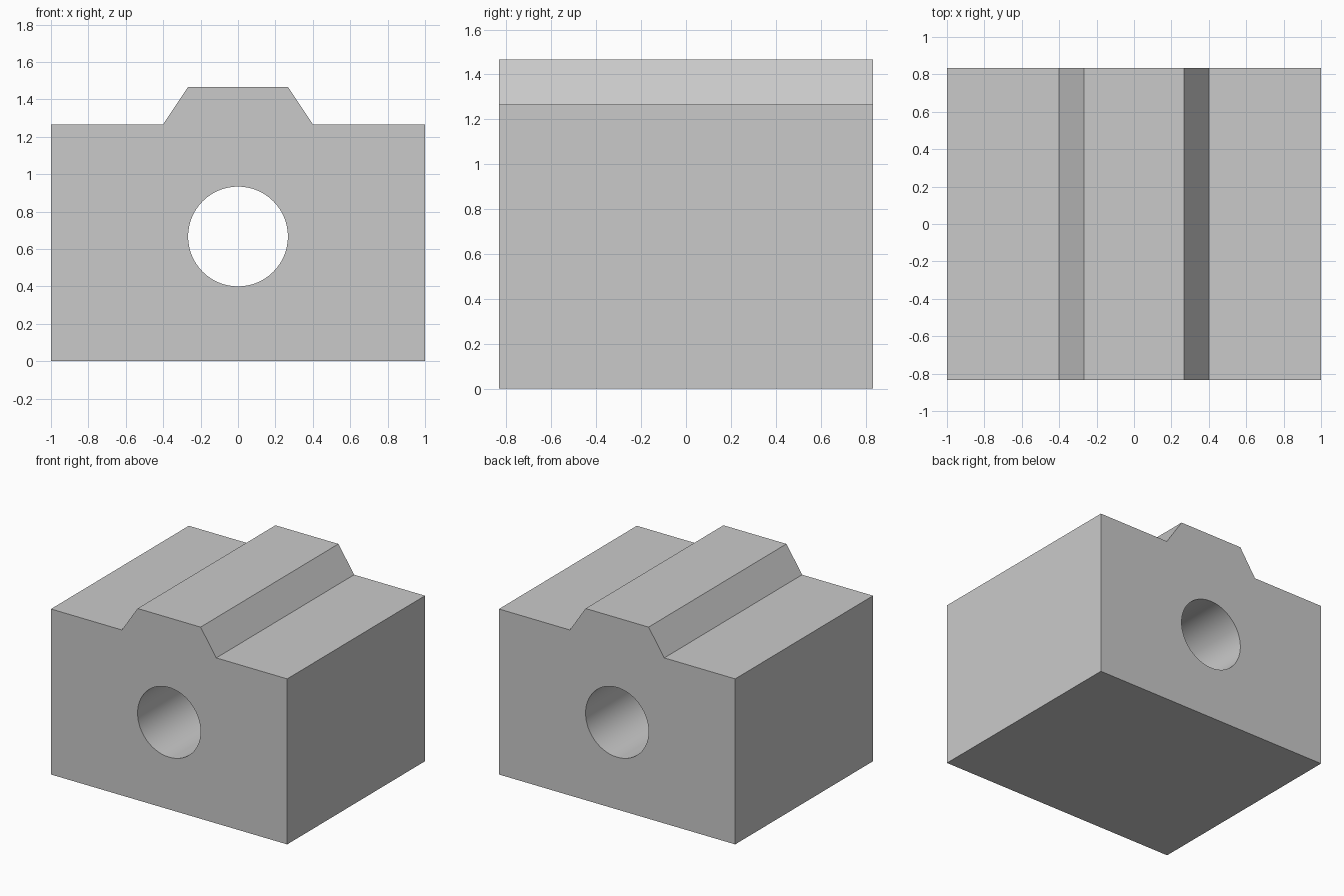
import bpy, bmesh, math

cube = bpy.data.objects.get("Cube")
if cube:
    bpy.data.objects.remove(cube, do_unlink=True)

U = 1 / 15            # design unit
HALF_DEPTH = 12.5 * U

grey = bpy.data.materials.new("light_grey")
grey.use_nodes = True
colour = (0.59, 0.59, 0.59, 1)
grey.diffuse_color = colour
grey.node_tree.nodes["Principled BSDF"].inputs["Base Color"].default_value = colour

# Block with a tapered ridge: half profile mirrored, then extruded front to back
half = [(15, 0), (15, 19), (6, 19), (4, 22)]
profile = half + [(-x, z) for x, z in reversed(half)]

bm = bmesh.new()
face = bm.faces.new([bm.verts.new((x * U, -HALF_DEPTH, z * U)) for x, z in profile])
out = bmesh.ops.extrude_face_region(bm, geom=[face])
moved = [v for v in out["geom"] if isinstance(v, bmesh.types.BMVert)]
bmesh.ops.translate(bm, verts=moved, vec=(0, 2 * HALF_DEPTH, 0))
bmesh.ops.recalc_face_normals(bm, faces=bm.faces)
mesh = bpy.data.meshes.new("ridged_block")
bm.to_mesh(mesh)
bm.free()
block = bpy.data.objects.new("ridged_block", mesh)
bpy.context.collection.objects.link(block)
mesh.materials.append(grey)

# Round bore running right through
bpy.ops.mesh.primitive_cylinder_add(vertices=96, radius=4 * U, depth=3,
                                    location=(0, 0, 10 * U),
                                    rotation=(math.pi / 2, 0, 0))
cutter = bpy.context.object
cutter.name = "bore_cutter"
cutter.data.materials.append(grey)
cutter.hide_render = True

bore = block.modifiers.new("bore", 'BOOLEAN')
bore.operation = 'DIFFERENCE'
bore.solver = 'EXACT'
bore.object = cutter

# Apply the bore, drop the cutter and smooth the bore wall
bpy.ops.object.select_all(action='DESELECT')
block.select_set(True)
bpy.context.view_layer.objects.active = block
bpy.ops.object.modifier_apply(modifier="bore")
bpy.data.objects.remove(cutter, do_unlink=True)
bpy.ops.object.shade_smooth_by_angle(angle=math.radians(25))
